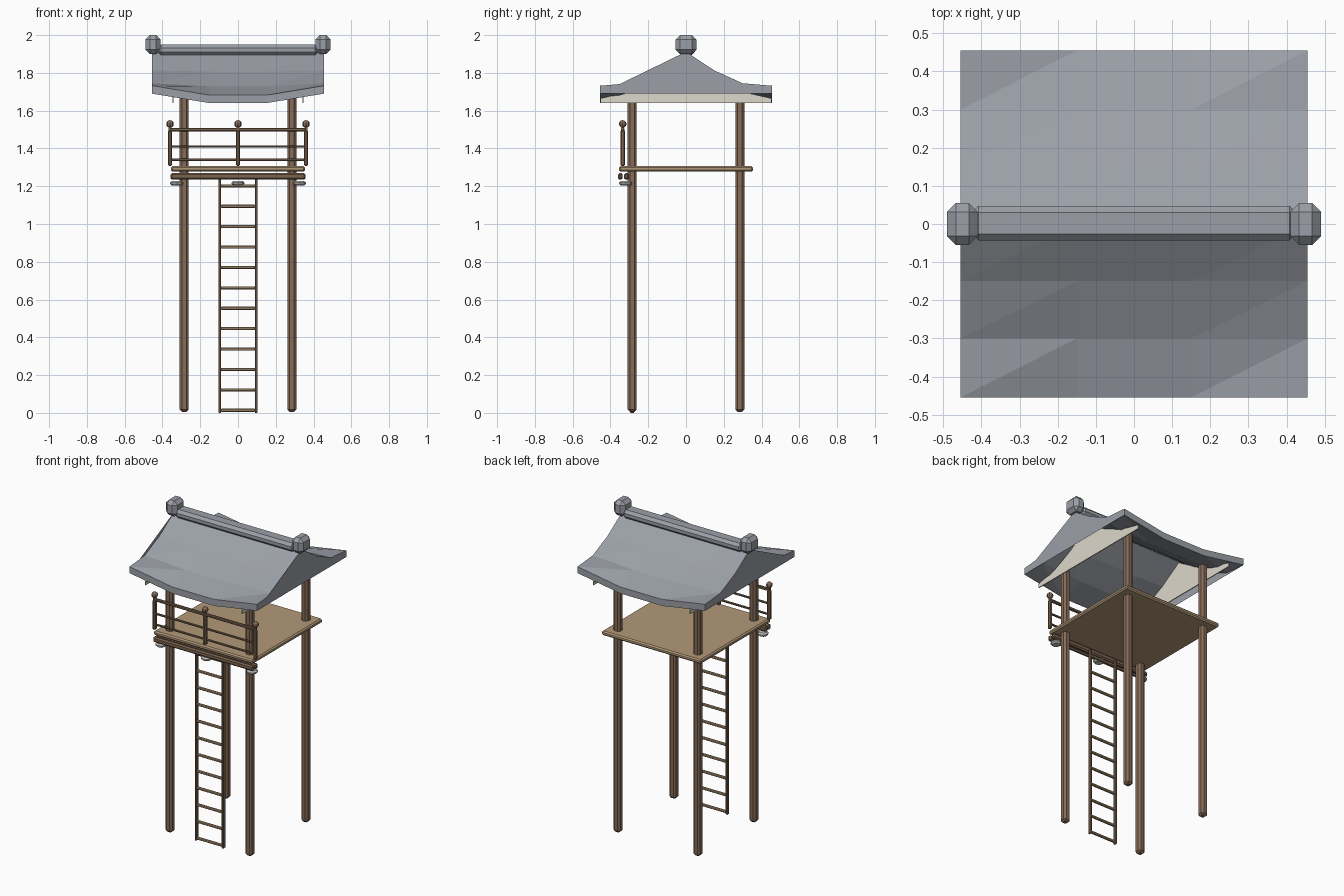
import bpy, bmesh
from mathutils import Matrix

if "Cube" in bpy.data.objects:
    bpy.data.objects.remove(bpy.data.objects["Cube"], do_unlink=True)


def material(name, rgb):
    m = bpy.data.materials.new(name)
    m.use_nodes = True
    m.diffuse_color = (*rgb, 1)
    m.node_tree.nodes["Principled BSDF"].inputs["Base Color"].default_value = (*rgb, 1)
    return m


POST = material("post brown", (0.24, 0.15, 0.10))
DARK = material("rail brown", (0.20, 0.13, 0.08))
TAN = material("plank tan", (0.45, 0.32, 0.19))
TILE = material("roof grey", (0.33, 0.35, 0.39))
CREAM = material("plaster cream", (0.72, 0.69, 0.60))
STONE = material("pale stone", (0.55, 0.55, 0.52))


def finish(name, bm, mat, normals=True):
    if normals:
        bmesh.ops.recalc_face_normals(bm, faces=bm.faces)
    mesh = bpy.data.meshes.new(name)
    bm.to_mesh(mesh)
    bm.free()
    mesh.materials.append(mat)
    ob = bpy.data.objects.new(name, mesh)
    bpy.context.collection.objects.link(ob)
    return ob


def box(name, center, size, mat, bevel=0.0):
    """Box with chamfered edges."""
    bm = bmesh.new()
    bmesh.ops.create_cube(bm, size=1)
    bmesh.ops.scale(bm, vec=size, verts=bm.verts)
    bmesh.ops.translate(bm, vec=center, verts=bm.verts)
    if bevel:
        bmesh.ops.bevel(bm, geom=bm.edges[:], offset=bevel, segments=1, affect='EDGES')
    return finish(name, bm, mat)


def ball(name, center, radius, mat):
    bm = bmesh.new()
    bmesh.ops.create_uvsphere(bm, u_segments=8, v_segments=6, radius=radius,
                              matrix=Matrix.Translation(center))
    return finish(name, bm, mat)


def disc(name, center, radius, height, mat):
    bm = bmesh.new()
    bmesh.ops.create_cone(bm, cap_ends=True, segments=8, radius1=radius, radius2=radius,
                          depth=height, matrix=Matrix.Translation(center))
    rims = [e for e in bm.edges if abs(e.verts[0].co.z - e.verts[1].co.z) < 1e-4]
    bmesh.ops.bevel(bm, geom=rims, offset=height * 0.35, segments=1, affect='EDGES')
    return finish(name, bm, mat)


# Corner posts
for sx in (-1, 1):
    for sy in (-1, 1):
        box("corner_post", (0.285 * sx, 0.285 * sy, 0.855), (0.047, 0.047, 1.70), POST, 0.012)

# Platform and the beams under its front edge
box("platform", (0, 0, 1.292), (0.71, 0.71, 0.028), TAN, 0.008)
for y in (-0.348, -0.315):
    box("front_beam", (0, y, 1.252), (0.715, 0.026, 0.034), DARK, 0.008)
for x in (-0.325, 0, 0.325):
    disc("beam_foot", (x, -0.32, 1.215), 0.034, 0.024, STONE)

# Railing
for x in (-0.36, 0, 0.36):
    box("railing_post", (x, -0.335, 1.402), (0.022, 0.024, 0.19), DARK, 0.006)
    box("railing_neck", (x, -0.335, 1.505), (0.014, 0.014, 0.03), DARK)
    ball("railing_knob", (x, -0.335, 1.53), 0.02, POST)
for z, t in ((1.34, 0.012), (1.41, 0.012), (1.5, 0.018)):
    box("railing_bar", (0, -0.335, z), (0.72, t, t), DARK, t * 0.25)

# Ladder
for x in (-0.096, 0.096):
    box("ladder_rail", (x, -0.285, 0.62), (0.014, 0.022, 1.24), DARK, 0.003)
for i in range(12):
    box("ladder_rung", (0, -0.285, 0.014 + i * 0.108), (0.185, 0.016, 0.016), TAN, 0.004)

# Sagging roof sheet: rows of (y, height at the ends, sag in the middle)
half = [(0.455, 1.732, 0.05), (0.30, 1.745, 0.017), (0.15, 1.813, 0.006)]
rows = [(-y, z, d) for y, z, d in half] + [(0, 1.912, 0)] + half[::-1]
columns = ((-0.455, 0), (-0.15, 1), (0.15, 1), (0.455, 0))
THICK = 0.042

bm = bmesh.new()
top = [[bm.verts.new((x, y, z - d * k)) for y, z, d in rows] for x, k in columns]
low = [[bm.verts.new((x, y, z - d * k - THICK)) for y, z, d in rows] for x, k in columns]
for i in range(3):
    for j in range(6):
        # Quads split along one diagonal
        for g, flip in ((top, False), (low, True)):
            a, b, c, d = g[i][j], g[i + 1][j], g[i + 1][j + 1], g[i][j + 1]
            for tri in ((a, b, c), (a, c, d)):
                bm.faces.new(tri[::-1] if flip else tri)
    bm.faces.new((low[i][0], low[i + 1][0], top[i + 1][0], top[i][0]))
    bm.faces.new((top[i][6], top[i + 1][6], low[i + 1][6], low[i][6]))
finish("roof_sheet", bm, TILE, normals=False)

# Gable ends, fanned from the lower front corner
for i, sign in ((0, -1), (3, 1)):
    x = columns[i][0]
    bm = bmesh.new()
    corner = bm.verts.new((x, rows[0][0], rows[0][1] - THICK))
    rim = [bm.verts.new((x, y, z)) for y, z, d in rows]
    rim.append(bm.verts.new((x, rows[6][0], rows[6][1] - THICK)))
    for a, b in zip(rim, rim[1:]):
        bm.faces.new((corner, a, b) if sign < 0 else (corner, b, a))
    for f in bm.faces:
        f.normal_update()
        if f.normal.x * sign < 0:
            f.normal_flip()
    finish("gable_end", bm, TILE, normals=False)

# Plaster panels closing the roof space behind the gables
outline = [(-0.452, 1.64), (0.452, 1.64), (0.452, 1.665), (0.30, 1.70),
           (0.15, 1.77), (0, 1.865), (-0.15, 1.77), (-0.30, 1.70), (-0.452, 1.665)]
for x in (-0.345, 0.345):
    bm = bmesh.new()
    face = bm.faces.new([bm.verts.new((x - 0.003, y, z)) for y, z in outline])
    side = bmesh.ops.extrude_face_region(bm, geom=[face])
    moved = [v for v in side["geom"] if isinstance(v, bmesh.types.BMVert)]
    bmesh.ops.translate(bm, vec=(0.006, 0, 0), verts=moved)
    finish("gable_panel", bm, CREAM)

# Ridge beam and its end caps
box("ridge_beam", (0, 0.002, 1.922), (0.85, 0.09, 0.055), TILE, 0.017)
for x in (-0.45, 0.45):
    box("ridge_cap", (x, 0, 1.95), (0.08, 0.11, 0.10), TILE, 0.023)
